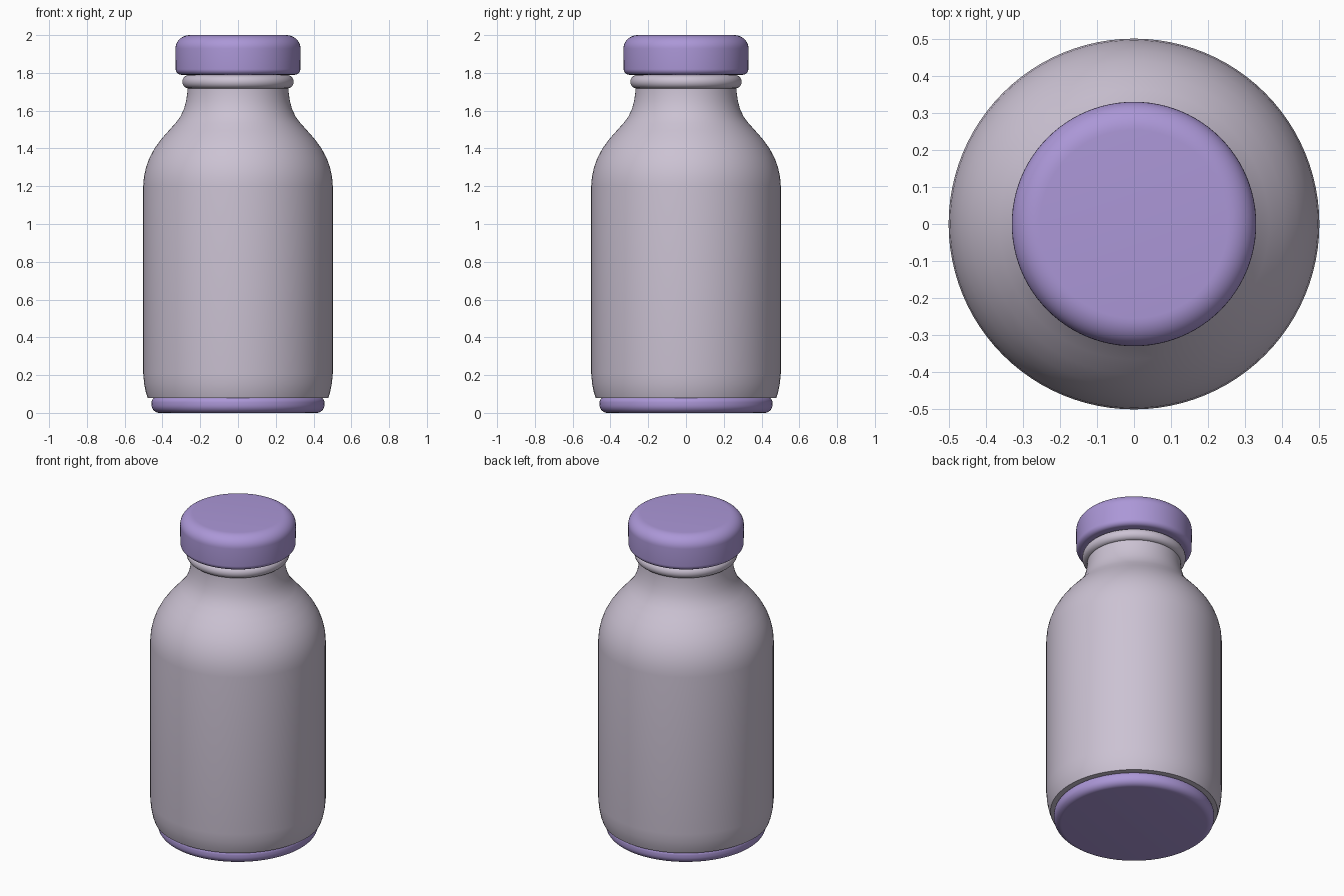
import bpy, bmesh, math

if "Cube" in bpy.data.objects:
    bpy.data.objects.remove(bpy.data.objects["Cube"])


def material(name, rgb):
    m = bpy.data.materials.new(name)
    m.diffuse_color = (*rgb, 1)
    m.use_nodes = True
    m.node_tree.nodes["Principled BSDF"].inputs["Base Color"].default_value = m.diffuse_color
    return m


def lathe(name, profile, mat, sides=96):
    """Spin a bottom-to-top (radius, height) profile, closed by flat ends."""
    bm = bmesh.new()
    rings = []
    for r, z in profile:
        rings.append([bm.verts.new((r * math.cos(2 * math.pi * i / sides),
                                    r * math.sin(2 * math.pi * i / sides), z))
                      for i in range(sides)])
    for a, b in zip(rings, rings[1:]):
        for i in range(sides):
            j = (i + 1) % sides
            bm.faces.new((a[i], a[j], b[j], b[i]))
    bm.faces.new(rings[0][::-1])
    bm.faces.new(rings[-1])
    me = bpy.data.meshes.new(name)
    bm.to_mesh(me)
    bm.free()
    me.materials.append(mat)
    ob = bpy.data.objects.new(name, me)
    bpy.context.collection.objects.link(ob)
    bpy.ops.object.select_all(action='DESELECT')
    ob.select_set(True)
    bpy.context.view_layer.objects.active = ob
    bpy.ops.object.shade_smooth_by_angle(angle=math.radians(40))
    return ob


def arc(cr, cz, rr, rz, start, end, n=8):
    """Elliptical arc of profile points, angles in degrees."""
    return [(cr + rr * math.cos(math.radians(start + (end - start) * i / n)),
             cz + rz * math.sin(math.radians(start + (end - start) * i / n)))
            for i in range(n + 1)]


glass = material("pale lilac grey", (0.60, 0.54, 0.65))
violet = material("violet", (0.41, 0.31, 0.68))

# Bottle body: straight wall, rounded shoulder, flared neck
shoulder = [(0.502, 1.2), (0.498, 1.25), (0.487, 1.30), (0.469, 1.35),
            (0.442, 1.40), (0.406, 1.45), (0.366, 1.495), (0.330, 1.535),
            (0.304, 1.57), (0.286, 1.61), (0.275, 1.65), (0.269, 1.69)]
lathe("bottle_body", [(0.478, 0.08), (0.488, 0.11), (0.497, 0.155),
                      (0.502, 0.21)] + shoulder
      + [(0.266, 1.73), (0.266, 1.82)], glass)

# Rounded bead around the neck
lathe("neck_bead", [(0.255, 1.718)] + arc(0.262, 1.753, 0.033, 0.035, -80, 80, 12)
      + [(0.255, 1.788)], glass)

# Screw cap with rounded rims
lathe("cap", arc(0.30, 1.82, 0.03, 0.03, -90, 0)
      + arc(0.255, 1.93, 0.076, 0.07, 0, 90, 10), violet)

# Base pad under the body
lathe("base_pad", arc(0.415, 0.043, 0.043, 0.043, -90, 0)
      + arc(0.43, 0.055, 0.028, 0.028, 0, 90), violet)
